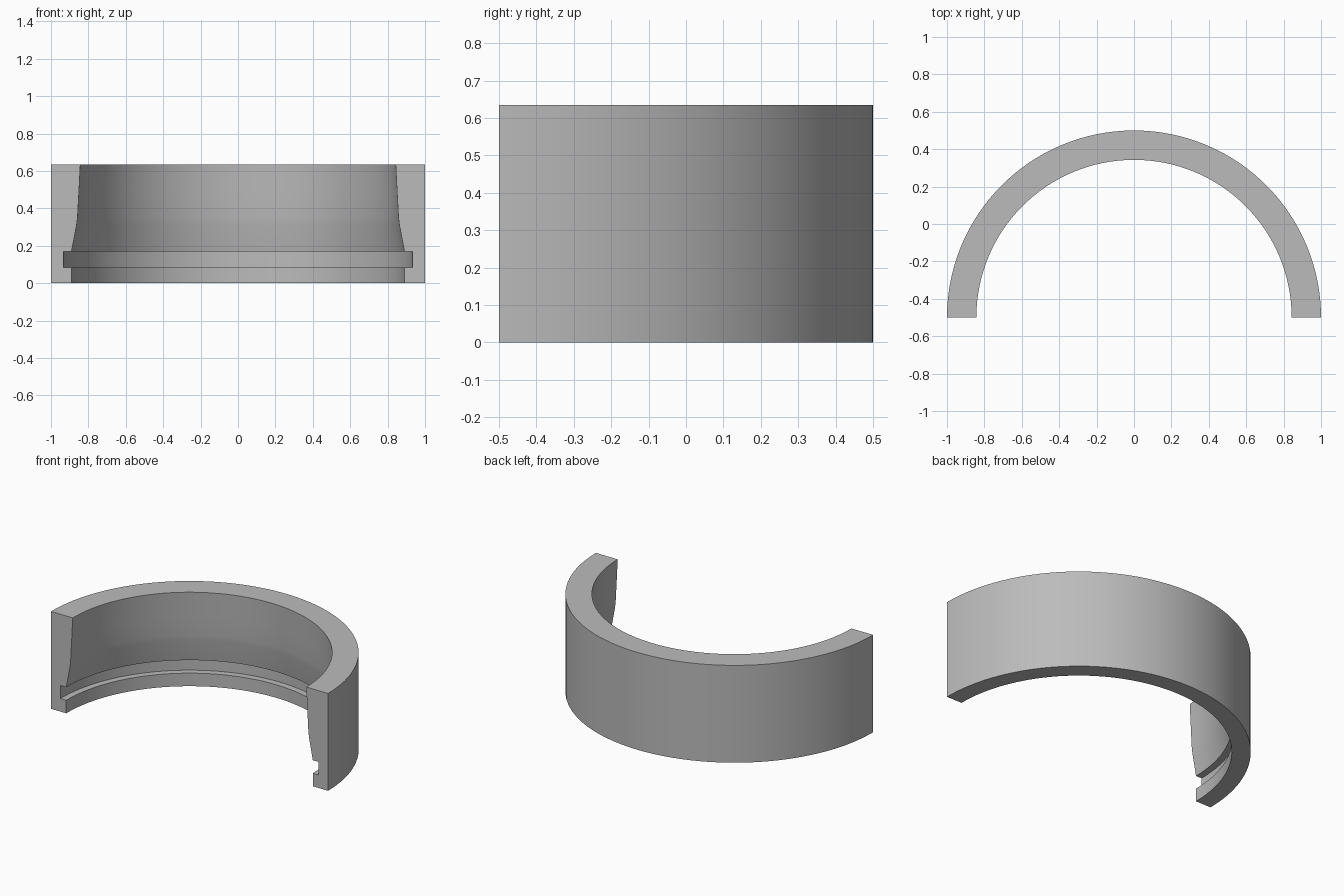
import bpy, bmesh
from math import pi, cos, sin, radians

cube = bpy.data.objects.get("Cube")
if cube:
    bpy.data.objects.remove(cube, do_unlink=True)

SEGMENTS = 64
CENTRE_Y = -0.5
HEIGHT = 0.635

# Cross-section of the ring as (radius, height), counter-clockwise
profile = [
    (0.89, 0), (1, 0), (1, HEIGHT), (0.843, HEIGHT),
    (0.851, 0.48), (0.858, 0.35), (0.863, 0.31), (0.89, 0.17),
    (0.932, 0.17), (0.932, 0.085), (0.89, 0.085),
]

# Plain grey material
grey = bpy.data.materials.new("plain grey")
grey.use_nodes = True
colour = (0.5, 0.5, 0.5, 1)
grey.diffuse_color = colour
grey.node_tree.nodes["Principled BSDF"].inputs["Base Color"].default_value = colour

# Sweep the cross-section through half a turn
bm = bmesh.new()
rings = []
for i in range(SEGMENTS + 1):
    a = pi * i / SEGMENTS
    rings.append([bm.verts.new((r * cos(a), CENTRE_Y + r * sin(a), z)) for r, z in profile])
for one, two in zip(rings, rings[1:]):
    for j in range(len(profile)):
        k = (j + 1) % len(profile)
        bm.faces.new((one[j], one[k], two[k], two[j]))

# Flat cut ends
bm.faces.new(rings[0])
bm.faces.new(rings[-1])
bmesh.ops.recalc_face_normals(bm, faces=bm.faces)

mesh = bpy.data.meshes.new("half_ring")
bm.to_mesh(mesh)
bm.free()
mesh.materials.append(grey)
ring = bpy.data.objects.new("half_ring", mesh)
bpy.context.collection.objects.link(ring)

# Smooth walls with crisp rims and groove edges
bpy.context.view_layer.objects.active = ring
ring.select_set(True)
bpy.ops.object.shade_smooth_by_angle(angle=radians(30))
